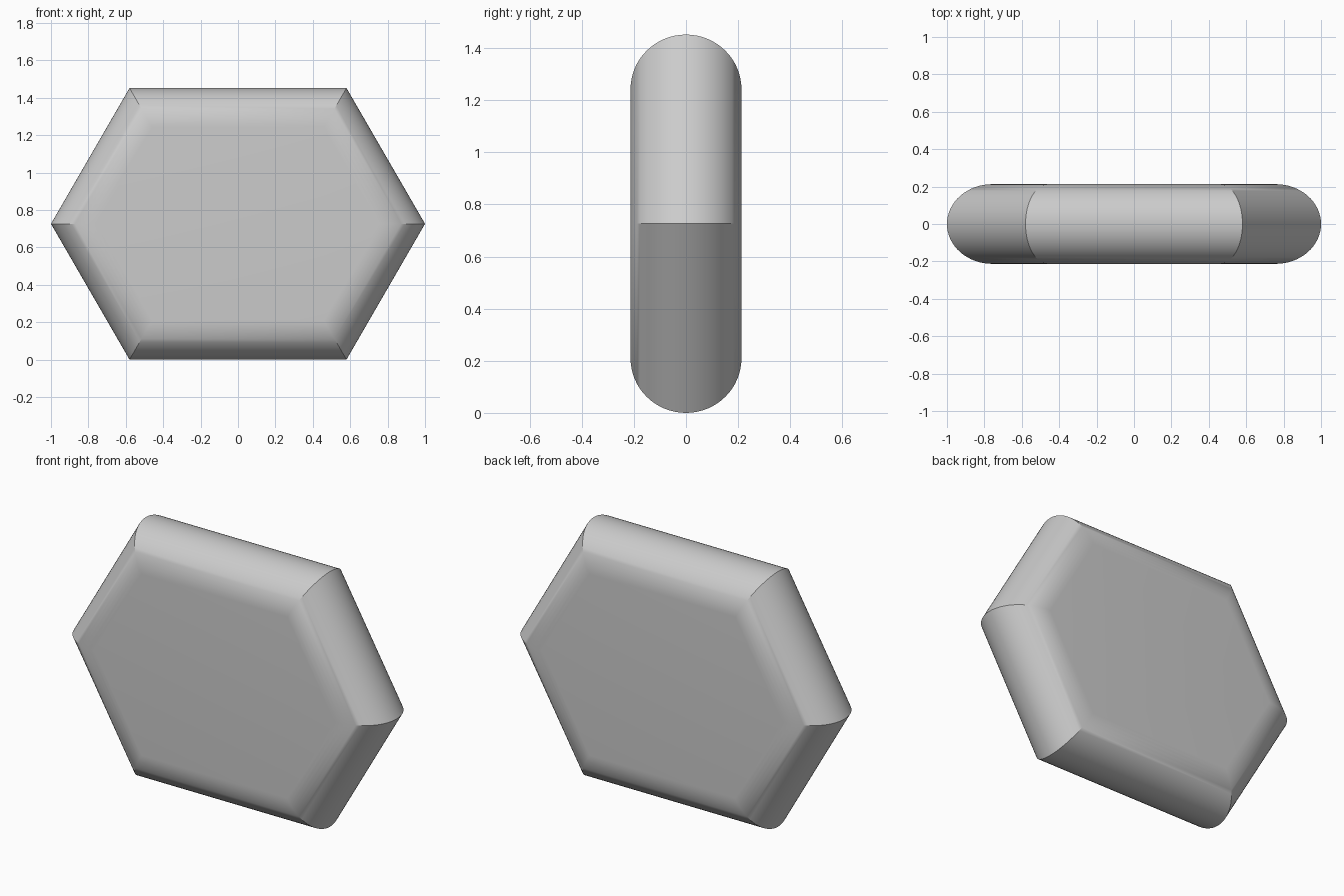
import bpy, bmesh, math

if "Cube" in bpy.data.objects:
    bpy.data.objects.remove(bpy.data.objects["Cube"])

HALF_DEPTH = 0.213   # half thickness along y
INSET = 0.21         # how far the rounded rim reaches inward
HALF_W, EDGE_X, HALF_H = 1.0, 0.58, 0.726
STEPS = 32


def hexagon(inset):
    """Stretched hexagon with 120 degree corners, offset inward."""
    t = inset * math.tan(math.radians(30))
    side, ex, h = HALF_W - inset / math.cos(math.radians(30)), EDGE_X - t, HALF_H - inset
    return [(side, 0), (ex, h), (-ex, h), (-side, 0), (-ex, -h), (ex, -h)]


# Rounded hexagonal slab: rings swept through a half-round rim profile
bm = bmesh.new()
rings = []
for i in range(STEPS + 1):
    a = math.pi * (i / STEPS - 0.5)
    y = HALF_DEPTH * math.sin(a)
    rings.append([bm.verts.new((x, y, z + HALF_H))
                  for x, z in hexagon(INSET * (1 - math.cos(a)))])

for lo, hi in zip(rings, rings[1:]):
    for k in range(6):
        n = (k + 1) % 6
        bm.faces.new((lo[k], lo[n], hi[n], hi[k]))

# Flat front and back
bm.faces.new(rings[0])
bm.faces.new(rings[-1])
bmesh.ops.recalc_face_normals(bm, faces=bm.faces)

mesh = bpy.data.meshes.new("hexagonal_slab")
bm.to_mesh(mesh)
bm.free()
slab = bpy.data.objects.new("hexagonal_slab", mesh)
bpy.context.collection.objects.link(slab)

# Smooth rim, sharp mitred corners
bpy.context.view_layer.objects.active = slab
slab.select_set(True)
bpy.ops.object.shade_smooth_by_angle(angle=math.radians(30))
